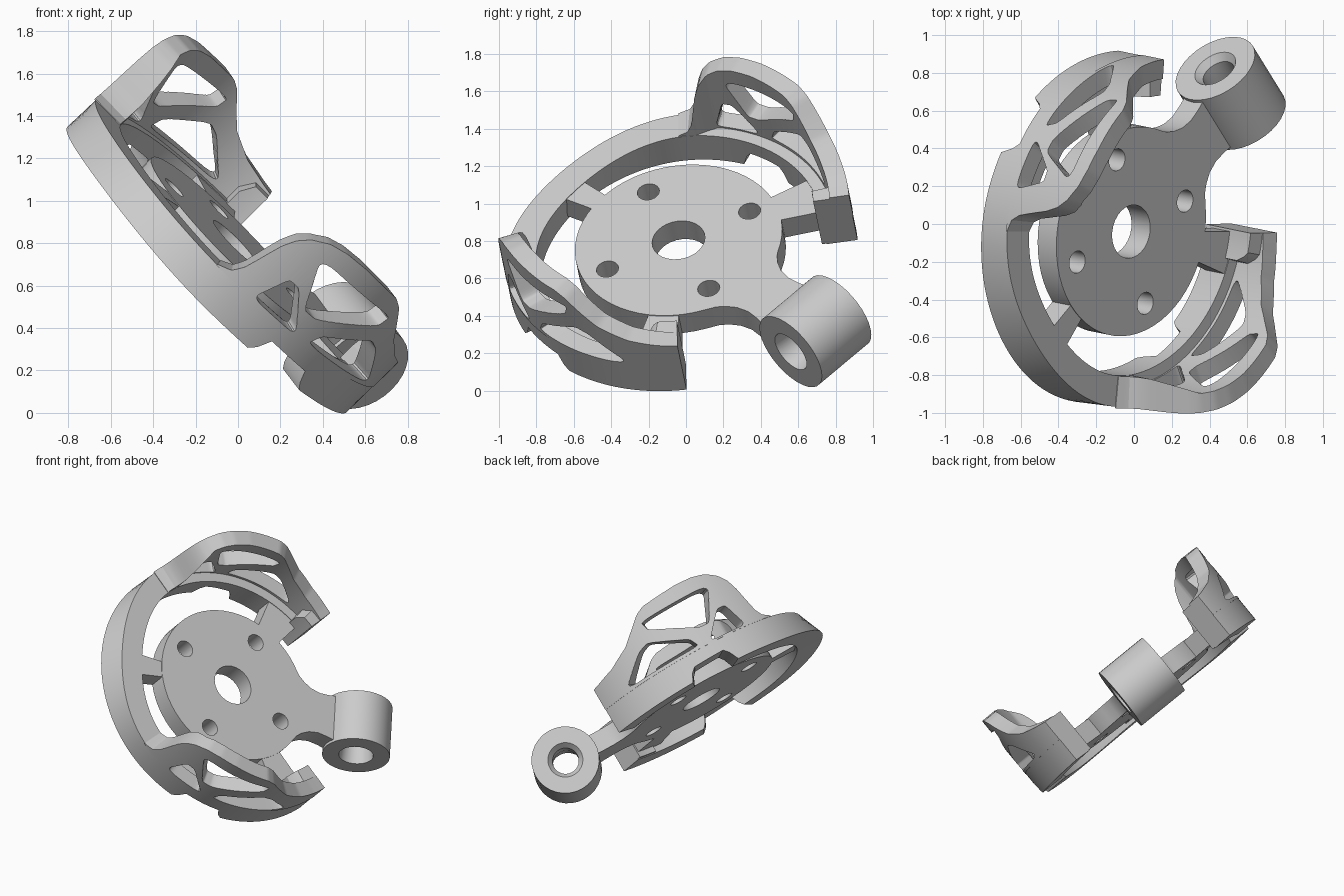
import bpy, bmesh
from math import radians, cos, sin, pi
from mathutils import Matrix, Vector

if "Cube" in bpy.data.objects:
    bpy.data.objects.remove(bpy.data.objects["Cube"])

# Tilted working frame: origin on the hub's upper face, third axis = face normal
N = Vector((0.707, -0.143, 0.693)).normalized()
V = (Vector((0, 1, 0)) - N * N.y).normalized()
U = V.cross(N)
FRAME = Matrix((U, V, N)).transposed().to_4x4()
FRAME.translation = (-0.015, -0.04, 0.805)

AXIS = 45.5            # mirror axis of the part, in degrees
R_OUT, R_IN, R_WALL = 0.945, 0.775, 0.84


def polar(r, deg, c):
    return Vector((r * cos(radians(deg)), r * sin(radians(deg)), c))


def make(name, bm):
    bmesh.ops.recalc_face_normals(bm, faces=bm.faces)
    mesh = bpy.data.meshes.new(name)
    bm.to_mesh(mesh)
    bm.free()
    ob = bpy.data.objects.new(name, mesh)
    bpy.context.collection.objects.link(ob)
    ob.matrix_world = FRAME
    return ob


def skin(name, rings, closed=False):
    """Join matching loops of points into a solid."""
    bm = bmesh.new()
    rows = [[bm.verts.new(p) for p in ring] for ring in rings]
    n = len(rows[0])
    pairs = list(zip(rows, rows[1:])) + ([(rows[-1], rows[0])] if closed else [])
    for a, b in pairs:
        for i in range(n):
            j = (i + 1) % n
            bm.faces.new((a[i], a[j], b[j], b[i]))
    if not closed:
        bm.faces.new(rows[0])
        bm.faces.new(rows[-1])
    return make(name, bm)


def arc_solid(name, t0, t1, steps, section):
    """Curved bar; section(angle) gives its (radius, height) corners."""
    angles = [t0 + (t1 - t0) * i / steps for i in range(steps + 1)]
    return skin(name, [[polar(r, t, c) for r, c in section(t)] for t in angles])


def box(r0, r1, c0, c1):
    return [(r0, c0), (r1, c0), (r1, c1), (r0, c1)]


def prism(name, pts, c0, c1):
    return skin(name, [[Vector((x, y, c)) for x, y in pts] for c in (c0, c1)])


def cut(ob, cutters):
    bpy.context.view_layer.objects.active = ob
    for k in cutters:
        k.hide_render = True
        m = ob.modifiers.new("cut", 'BOOLEAN')
        m.operation, m.solver, m.object = 'DIFFERENCE', 'EXACT', k
        bpy.ops.object.modifier_apply(modifier=m.name)
        bpy.data.objects.remove(k)


def circle(cx, cy, r, n=28):
    return [(cx + r * cos(2 * pi * i / n), cy + r * sin(2 * pi * i / n)) for i in range(n)]


def rounded(poly, f=0.2):
    """Round polygon corners with short curves and subdivide the edges."""
    out, n = [], len(poly)
    for i in range(n):
        p, a, b = (Vector(poly[k % n]) for k in (i, i - 1, i + 1))
        s, e, nxt = p.lerp(a, f), p.lerp(b, f), b.lerp(p, f)
        for k in range(6):
            t = k / 5
            out.append(s * (1 - t) ** 2 + p * 2 * t * (1 - t) + e * t * t)
        out += [e.lerp(nxt, k / 5) for k in range(1, 5)]
    return out


def ramp(table, t):
    """Linear interpolation in a list of (angle, value)."""
    for (t0, h0), (t1, h1) in zip(table, table[1:]):
        if t <= t1:
            return h0 + (h1 - h0) * max(0, t - t0) / (t1 - t0)
    return table[-1][1]


# Hub plate: disc with a filleted neck reaching towards the boss
side = [(0.515, 0.235), (0.555, 0.2), (0.61, 0.17), (0.68, 0.155), (0.76, 0.163), (0.85, 0.183)]
outline = [(0.56 * cos(radians(t)), 0.56 * sin(radians(t))) for t in range(28, 333, 6)]
outline = [(0.56 * cos(radians(AXIS + t)), 0.56 * sin(radians(AXIS + t))) for t in range(28, 333, 6)]
ca, sa = cos(radians(AXIS)), sin(radians(AXIS))
neck = [(p, -q) for p, q in side] + [(p, q) for p, q in reversed(side)]
outline += [(p * ca - q * sa, p * sa + q * ca) for p, q in neck]
hub = prism("hub_plate", outline, -0.14, 0)
holes = [prism("hole", circle(0, 0, 0.143), -0.3, 0.2)]
for k in range(4):
    h = polar(0.417, 23 + 90 * k, 0)
    holes.append(prism("hole", circle(h.x, h.y, 0.06, 20), -0.3, 0.2))
cut(hub, holes)

# Boss: short tube lying tangentially at the end of the neck
mid, tang, rad = polar(1.022, AXIS, -0.07), polar(1, AXIS + 90, 0), polar(1, AXIS, 0)
tube = [(0.118, -0.19), (0.2325, -0.19), (0.2325, 0.19), (0.12, 0.19), (0.09, 0.15), (0.09, 0.05)]
boss = skin("boss", [[mid + tang * h + (rad * cos(a) + Vector((0, 0, 1)) * sin(a)) * r for r, h in tube]
                     for a in (2 * pi * i / 32 for i in range(32))], closed=True)


# Rim: open ring, drawn inwards between the walls and notched below them
def rim_section(t):
    off = abs(t - AXIS - 180)
    k = cos(radians(off * 90 / 55)) ** 2 if off < 55 else 0
    s = AXIS + 135.0 - 180 - 90 - (55 - off) if off < 0 else off - 134.5
    low = ramp([(-64, -0.185 + 0.02 * k), (-61, -0.085), (-45, -0.095), (-42, -0.185)], s)
    return [(R_IN - 0.035 * k, low), (0.942, low), (0.942 - 0.07 * k, 0), (R_IN - 0.06 * k, 0)]


rim = arc_solid("rim", 93, 361, 134, rim_section)

# Spokes between hub and rim
spokes = [arc_solid(f"{name}_spoke", t0, t1, 6, lambda t: box(0.53, 0.8, -0.14, -0.004))
          for name, t0, t1 in (("rear", 225, 237), ("upper", 98, 117), ("lower", -17, 0))]

# Raised walls: upper edge as (angle, height), and the three truss windows
edge = [(-89, 0.004), (-85, 0.03), (-83, 0.08), (-81.5, 0.17), (-80, 0.27), (-78, 0.345),
        (-75, 0.4), (-70, 0.447), (-64, 0.467), (-56, 0.47), (-40, 0.45), (-36, 0.42),
        (-31, 0.35), (-25, 0.27), (-15, 0.2), (-6, 0.17), (2, 0.15)]
inner = [(-82, R_IN), (-79, 0.8), (-74, R_WALL)]
windows = [[(-75, 0.01), (-71, 0.19), (-67, 0.19), (-57, 0.01)],
           [(-69, 0.37), (-36, 0.36), (-37, 0.29), (-56, 0.13), (-61, 0.13)],
           [(-52, 0.02), (-50, 0.09), (-34, 0.215), (-29, 0.19), (-16, 0.02)]]

walls = []
for label, turn, end in (("lower", lambda t: t, 1), ("upper", lambda t: 2 * AXIS - t, -2)):
    wall = arc_solid(f"{label}_wall", turn(-89), turn(end), 88,
                     lambda t: box(ramp(inner, turn(t)), R_OUT, -0.002, ramp(edge, turn(t))))
    cutters = []
    for w in windows:
        pts = rounded(w)
        cutters.append(skin("window", [[polar(r, turn(p.x), p.y) for p in pts] for r in (0.7, 1.1)]))
    cut(wall, cutters)
    # Thick foot closing the free end of the wall
    foot = arc_solid(f"{label}_end_foot", turn(-11), turn(end), 6,
                     lambda t: box(0.75, 0.85, -0.18, ramp([(-11, 0.08), (-8, 0.15)], turn(t))))
    walls += [wall, foot]

bpy.ops.object.select_all(action='DESELECT')
for ob in [hub, boss, rim] + spokes + walls:
    ob.select_set(True)
bpy.context.view_layer.objects.active = hub
bpy.ops.object.shade_smooth_by_angle(angle=radians(30))
